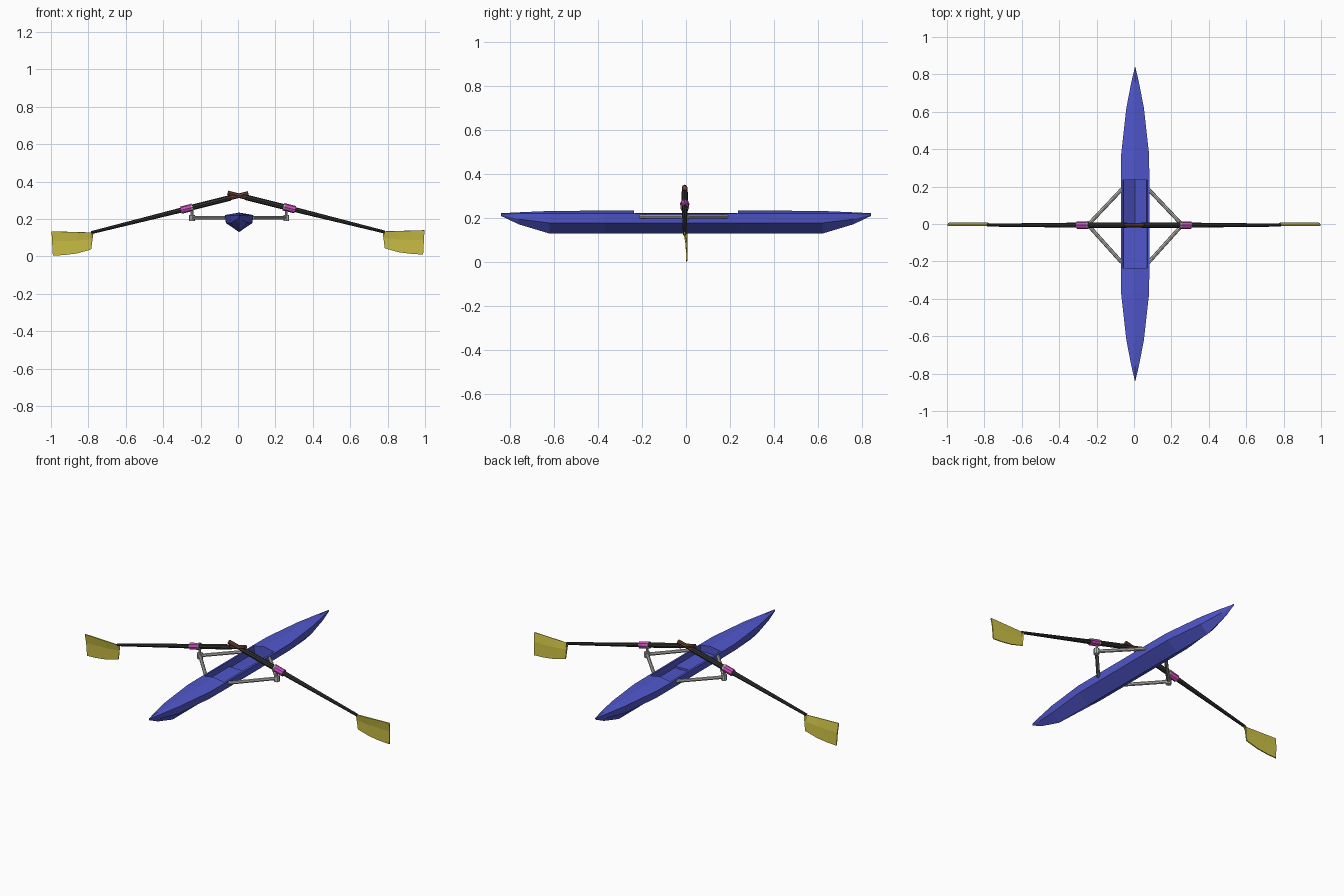
import bpy
import bmesh
from mathutils import Vector

cube = bpy.data.objects.get("Cube")
if cube:
    bpy.data.objects.remove(cube, do_unlink=True)


def material(name, r, g, b):
    m = bpy.data.materials.new(name)
    m.use_nodes = True
    m.diffuse_color = (r, g, b, 1)
    m.node_tree.nodes["Principled BSDF"].inputs["Base Color"].default_value = (r, g, b, 1)
    return m


BLUE = material("hull blue", 0.08, 0.095, 0.6)
YELLOW = material("blade yellow", 0.6, 0.53, 0.06)
DARK = material("shaft charcoal", 0.03, 0.03, 0.028)
PINK = material("collar pink", 0.58, 0.08, 0.5)
BROWN = material("grip brown", 0.14, 0.05, 0.035)
GREY = material("rigger grey", 0.5, 0.5, 0.48)
CX = 0.006  # hull centre line


def finish(name, bm, mat):
    bmesh.ops.recalc_face_normals(bm, faces=bm.faces)
    me = bpy.data.meshes.new(name)
    bm.to_mesh(me)
    bm.free()
    me.materials.append(mat)
    ob = bpy.data.objects.new(name, me)
    bpy.context.collection.objects.link(ob)
    return ob


def tube(name, a, b, r1, r2, mat, sides=8):
    a, b = Vector(a), Vector(b)
    bm = bmesh.new()
    bmesh.ops.create_cone(bm, cap_ends=True, segments=sides, radius1=r1,
                          radius2=r2, depth=(b - a).length)
    ob = finish(name, bm, mat)
    ob.location = (a + b) / 2
    ob.rotation_mode = "QUATERNION"
    ob.rotation_quaternion = (b - a).to_track_quat("Z", "Y")
    return ob


# Hull: half length stations of y, half width, crest, gunwale, chine, keel
half = [(0.84, 0.001, 0.222, 0.218, 0.215, 0.21),
        (0.76, 0.02, 0.226, 0.22, 0.195, 0.172),
        (0.62, 0.047, 0.232, 0.221, 0.178, 0.13),
        (0.37, 0.075, 0.234, 0.221, 0.178, 0.13),
        (0.235, 0.076, 0.234, 0.221, 0.178, 0.13)]
stations = [(-s[0], *s[1:]) for s in half] + half[::-1]

bm = bmesh.new()
rings = []
for y, w, crest, gun, chine, keel in stations:
    section = [(0, crest), (w, gun), (w * 0.93, chine), (0, keel),
               (-w * 0.93, chine), (-w, gun)]
    rings.append([bm.verts.new((CX + x, y, z)) for x, z in section])
for i in range(len(rings) - 1):
    a, b = rings[i], rings[i + 1]
    for j in range(6):
        k = (j + 1) % 6
        open_top = i == len(half) - 1 and j in (0, 5)
        if not open_top:
            bm.faces.new((a[j], a[k], b[k], b[j]))
for ring in (rings[0], rings[-1], rings[len(half) - 1], rings[len(half)]):
    bm.faces.new(ring)
finish("hull", bm, BLUE)

# Cockpit rims and the inner lining
bm = bmesh.new()
lining = []
for y in (-0.234, 0.234):
    section = [(-0.076, 0.221), (-0.065, 0.222), (-0.062, 0.182), (0, 0.138),
               (0.062, 0.182), (0.065, 0.222), (0.076, 0.221)]
    lining.append([bm.verts.new((CX + x, y, z)) for x, z in section])
for j in range(6):
    bm.faces.new((lining[0][j], lining[0][j + 1], lining[1][j + 1], lining[1][j]))
finish("cockpit_lining", bm, BLUE)

# Raised floor over the front half of the cockpit
bm = bmesh.new()
bmesh.ops.create_cube(bm, size=1)
floor = finish("cockpit_floor", bm, BLUE)
floor.scale = (0.126, 0.234, 0.012)
floor.location = (CX, -0.117, 0.184)

for side, label in ((1, "left"), (-1, "right")):
    # Rigger: two stays meeting at an outboard post
    px = CX + side * 0.252
    for end, where in ((-1, "front"), (1, "back")):
        tube(f"{label}_{where}_stay", (CX + side * 0.072, end * 0.195 - 0.01, 0.207),
             (px, -0.005, 0.207), 0.01, 0.01, GREY)
    tube(f"{label}_rigger_post", (px, -0.005, 0.19), (px, -0.005, 0.222), 0.016, 0.016, GREY)
    tube(f"{label}_gate_pin", (px, -0.005, 0.22), (px, -0.005, 0.27), 0.007, 0.007, GREY)

    # Oar: grip, stepped shaft, collar and gate ring along one sloping line
    drop = -0.003 if side < 0 else 0.0

    def on_oar(d):
        return Vector((side * d, -0.006, 0.326 - 0.25 * d + drop))

    tube(f"{label}_grip", on_oar(-0.055), on_oar(0.045), 0.012, 0.012, BROWN)
    tube(f"{label}_inner_shaft", on_oar(0.04), on_oar(0.24), 0.015, 0.015, DARK)
    tube(f"{label}_outer_shaft", on_oar(0.24), on_oar(0.785), 0.014, 0.008, DARK)
    tube(f"{label}_collar", on_oar(0.25), on_oar(0.305), 0.02, 0.02, PINK)
    tube(f"{label}_gate_ring", on_oar(0.243), on_oar(0.25), 0.021, 0.021, GREY)

    # Blade: a thin scooped sheet with a curved lower edge
    bm = bmesh.new()
    columns = []
    for d, low in ((0.775, 0.128), (0.785, 0.043), (0.86, 0.022), (0.93, 0.013), (0.99, 0.01)):
        top = 0.133 + 0.03 * (d - 0.775)
        columns.append([bm.verts.new((side * (d + 0.007 * (1 - t) * (d > 0.98)), y,
                                      top + (low - top) * t + drop * 2))
                        for t, y in ((0, -0.007), (0.4, 0.001), (1, 0.004))])
    for a, b in zip(columns, columns[1:]):
        for j in range(2):
            bm.faces.new((a[j], a[j + 1], b[j + 1], b[j]))
    blade = finish(f"{label}_blade", bm, YELLOW)
    solid = blade.modifiers.new("thickness", "SOLIDIFY")
    solid.thickness = 0.006
    solid.offset = 0
